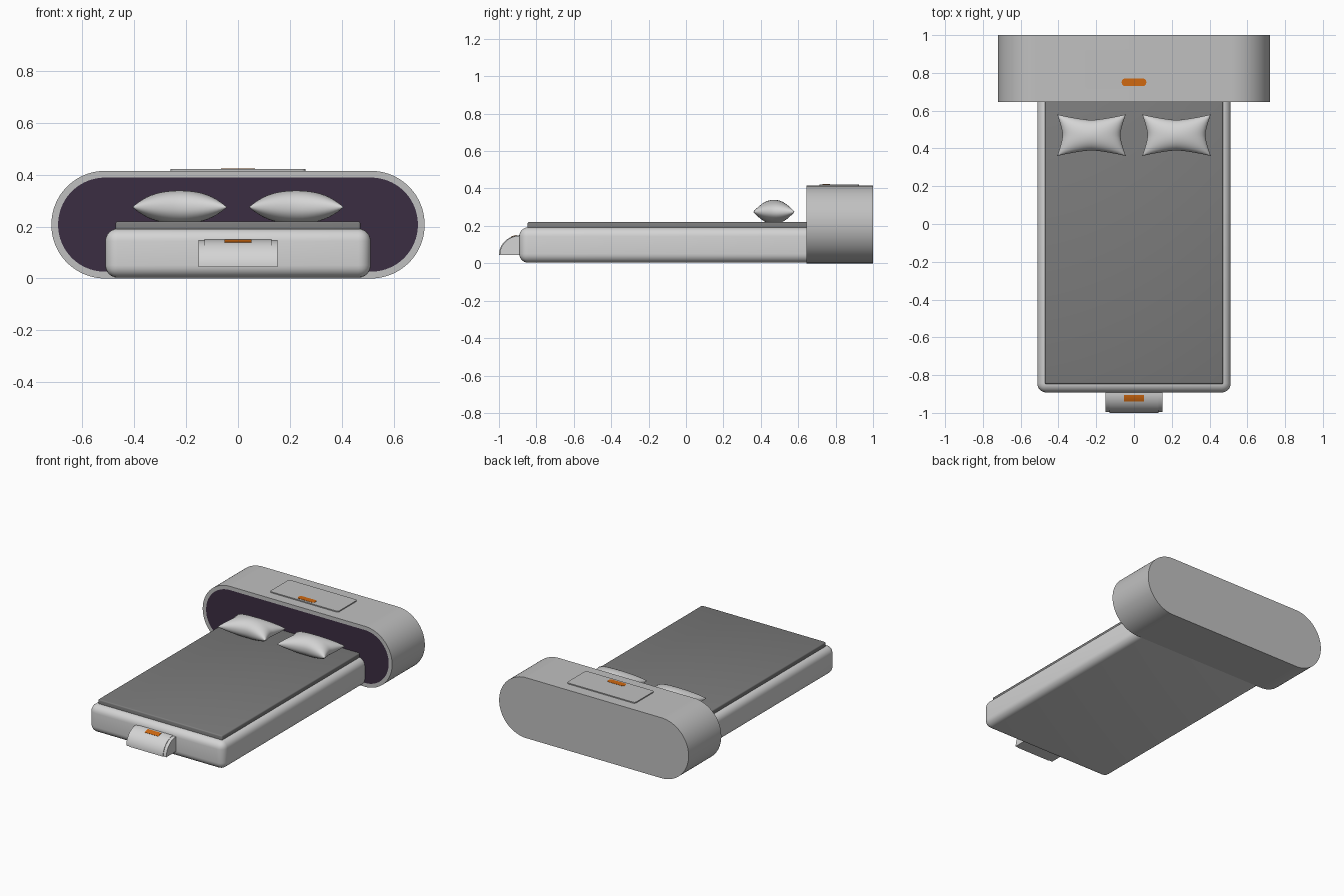
import bpy, bmesh, math
from math import sin, cos, pi

if "Cube" in bpy.data.objects:
    bpy.data.objects.remove(bpy.data.objects["Cube"])


def material(name, rgb):
    m = bpy.data.materials.new(name)
    m.diffuse_color = (*rgb, 1)
    m.use_nodes = True
    m.node_tree.nodes["Principled BSDF"].inputs["Base Color"].default_value = m.diffuse_color
    return m


LIGHT = material("off_white", (0.66, 0.66, 0.66))
SHELL = material("light_grey", (0.53, 0.53, 0.53))
BLANKET = material("dark_grey", (0.2, 0.2, 0.2))
PURPLE = material("dark_purple", (0.044, 0.026, 0.055))
ORANGE = material("orange", (0.63, 0.14, 0.005))


def finish(bm, name, *mats):
    bmesh.ops.recalc_face_normals(bm, faces=bm.faces)
    me = bpy.data.meshes.new(name)
    bm.to_mesh(me)
    bm.free()
    ob = bpy.data.objects.new(name, me)
    bpy.context.collection.objects.link(ob)
    for m in mats:
        me.materials.append(m)
    bpy.ops.object.select_all(action='DESELECT')
    ob.select_set(True)
    bpy.context.view_layer.objects.active = ob
    bpy.ops.object.shade_smooth_by_angle(angle=math.radians(35))
    return ob


def prism(points, vec):
    """Extrude a closed outline along vec; returns the bmesh and start face."""
    bm = bmesh.new()
    face = bm.faces.new([bm.verts.new(p) for p in points])
    ext = bmesh.ops.extrude_face_region(bm, geom=[face], use_keep_orig=True)
    moved = [v for v in ext["geom"] if isinstance(v, bmesh.types.BMVert)]
    bmesh.ops.translate(bm, verts=moved, vec=vec)
    return bm, face


def rounded_outline(cx, cy, hx, hy, r, n=16):
    """Rounded rectangle outline as 2D points."""
    pts = []
    for k, (sx, sy) in enumerate([(1, 1), (-1, 1), (-1, -1), (1, -1)]):
        for i in range(n + 1):
            a = (k + i / n) * pi / 2
            pts.append((cx + sx * (hx - r) + r * cos(a), cy + sy * (hy - r) + r * sin(a)))
    return pts


def box(name, lo, hi, r, mat, segs=6):
    bm = bmesh.new()
    bmesh.ops.create_cube(bm, size=1)
    for v in bm.verts:
        v.co = [(a + b) / 2 + c * (b - a) for a, b, c in zip(lo, hi, v.co)]
    bmesh.ops.bevel(bm, geom=bm.edges[:], offset=r, segments=segs, profile=0.5, affect='EDGES')
    return finish(bm, name, mat)


def plate(name, cx, cy, hx, hy, r, z0, z1, mat):
    pts = [(x, y, z0) for x, y in rounded_outline(cx, cy, hx, hy, r, 6)]
    bm, _ = prism(pts, (0, 0, z1 - z0))
    return finish(bm, name, mat)


# Capsule-shaped headboard with a purple inset front face
outline = rounded_outline(0, 0.2075, 0.72, 0.2075, 0.207, 20)
bm, front = prism([(x, 0.645, z) for x, z in outline], (0, 0.355, 0))
bmesh.ops.recalc_face_normals(bm, faces=bm.faces)
bmesh.ops.inset_region(bm, faces=[front], thickness=0.026, use_even_offset=True)
front.material_index = 1
finish(bm, "headboard", SHELL, PURPLE)

# Hatch and tag on top of the headboard
plate("headboard_hatch", 0, 0.82, 0.26, 0.105, 0.015, 0.413, 0.422, SHELL)
plate("headboard_tag", 0, 0.75, 0.065, 0.02, 0.018, 0.421, 0.4235, ORANGE)

# Bed base and blanket
box("bed_base", (-0.512, -0.892, 0.003), (0.512, 0.72, 0.192), 0.048, LIGHT)
box("blanket", (-0.472, -0.847, 0.15), (0.472, 0.70, 0.22), 0.008, BLANKET, 3)


# Quarter-round box at the foot
def quarter(name, hx, r_out, r_in, t0, t1, mat, n=16):
    def arc(ry, rz, a, b):
        return [(-hx, -0.888 - ry * sin(a + (b - a) * i / n),
                 0.045 + rz * cos(a + (b - a) * i / n)) for i in range(n + 1)]
    pts = arc(*r_out, t0, t1)
    pts += arc(*r_in, t1, t0) if r_in else [(-hx, -0.87, 0.045), (-hx, -0.87, 0.045 + r_out[1])]
    bm, _ = prism(pts, (2 * hx, 0, 0))
    return finish(bm, name, mat)


quarter("foot_box", 0.152, (0.108, 0.102), None, 0, pi / 2, LIGHT)
quarter("foot_box_panel", 0.13, (0.112, 0.105), (0.105, 0.098), 0.03, pi / 2, LIGHT)
quarter("foot_box_tag", 0.052, (0.1145, 0.107), (0.108, 0.1), 0.15, 0.46, ORANGE, 6)


# Two pillows with pinched corners
def pillow(name, cx, n=24):
    bm = bmesh.new()
    for side in (1, -1):
        grid = []
        for i in range(n + 1):
            row = []
            for j in range(n + 1):
                u, v = -cos(pi * i / n), -cos(pi * j / n)
                x = cx + 0.182 * u * (1 - 0.16 * (1 - abs(v) ** 1.4))
                y = 0.47 + 0.11 * v * (1 - 0.27 * (1 - abs(u) ** 1.4))
                h = 0.064 * max(0, (1 - u * u) * (1 - v * v)) ** 0.45
                row.append(bm.verts.new((x, y, 0.275 + side * h)))
            grid.append(row)
        for i in range(n):
            for j in range(n):
                bm.faces.new((grid[i][j], grid[i + 1][j], grid[i + 1][j + 1], grid[i][j + 1]))
    bmesh.ops.remove_doubles(bm, verts=bm.verts, dist=1e-5)
    finish(bm, name, LIGHT)


for name, s in (("pillow_left", -1), ("pillow_right", 1)):
    pillow(name, s * 0.225)
